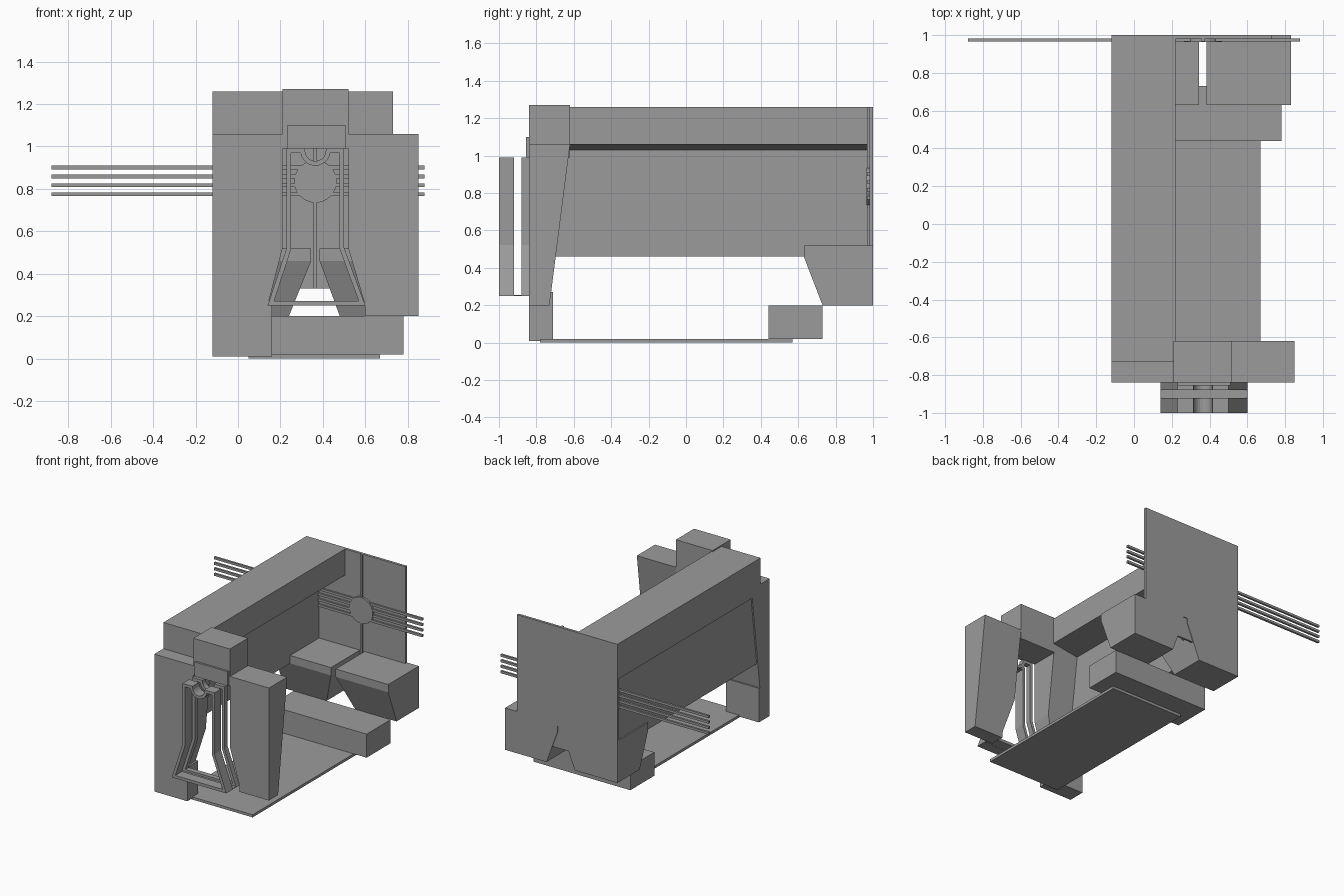
import bpy, bmesh, math
from mathutils import Vector

cube = bpy.data.objects.get("Cube")
if cube:
    bpy.data.objects.remove(cube, do_unlink=True)

grey = bpy.data.materials.new("plain grey")
grey.use_nodes = True
colour = (0.33, 0.33, 0.33, 1)
grey.diffuse_color = colour
grey.node_tree.nodes["Principled BSDF"].inputs["Base Color"].default_value = colour


def finish(name, bm):
    bmesh.ops.recalc_face_normals(bm, faces=bm.faces)
    mesh = bpy.data.meshes.new(name)
    bm.to_mesh(mesh)
    bm.free()
    mesh.materials.append(grey)
    obj = bpy.data.objects.new(name, mesh)
    bpy.context.collection.objects.link(obj)
    return obj


def prism(name, outline, y0, y1, split=None, move=None):
    """Extrude an x-z outline along y, then reshape it with a rule."""
    bm = bmesh.new()
    face = bm.faces.new([bm.verts.new((x, y0, z)) for x, z in outline])
    out = bmesh.ops.extrude_face_region(bm, geom=[face])
    for v in out["geom"]:
        if isinstance(v, bmesh.types.BMVert):
            v.co.y = y1
    if split is not None:
        bmesh.ops.bisect_plane(bm, geom=bm.verts[:] + bm.edges[:] + bm.faces[:],
                               plane_co=(0, 0, split), plane_no=(0, 0, 1))
    if move:
        for v in bm.verts:
            move(v)
    return finish(name, bm)


def box(name, x0, x1, y0, y1, z0, z1):
    return prism(name, [(x0, z0), (x1, z0), (x1, z1), (x0, z1)], y0, y1)


def ribbon_loop(name, path, width, y0, y1):
    """Closed band of constant width along an x-z path."""
    pts = [Vector(p) for p in path]
    bm = bmesh.new()
    rings = []
    for i, p in enumerate(pts):
        a = (p - pts[i - 1]).normalized()
        b = (pts[(i + 1) % len(pts)] - p).normalized()
        n = Vector((-a.y - b.y, a.x + b.x)).normalized()
        n *= width / 2 / max(0.4, n.dot(Vector((-a.y, a.x))))
        rings.append([bm.verts.new((q.x, y, q.y)) for q, y in
                      ((p + n, y0), (p - n, y0), (p - n, y1), (p + n, y1))])
    for i, r in enumerate(rings):
        s = rings[(i + 1) % len(rings)]
        for k in range(4):
            m = (k + 1) % 4
            bm.faces.new((r[k], r[m], s[m], s[k]))
    return finish(name, bm)


# Base plate and cross block
box("base_plate", 0.05, 0.67, -0.78, 0.57, 0, 0.02)
box("cross_block", -0.04, 0.78, 0.44, 0.73, 0.02, 0.2)

# Front columns with sloping backs
def slope_back(v):
    if v.co.y > -0.8:
        v.co.y = -0.73 + (v.co.z - 0.2) * 0.128

prism("wide_front_column",
      [(-0.12, 0.01), (0.16, 0.01), (0.16, 0.2), (0.14, 0.25),
       (0.21, 0.52), (0.21, 1.06), (-0.12, 1.06)], -0.84, -0.7, move=slope_back)
prism("short_front_column",
      [(0.6, 0.2), (0.85, 0.2), (0.85, 1.06), (0.52, 1.06),
       (0.52, 0.52), (0.6, 0.25)], -0.84, -0.7, move=slope_back)
box("column_foot", -0.12, 0.16, -0.84, -0.71, 0.01, 0.27)

# Head block bridging the columns
box("head_block", 0.21, 0.52, -0.84, -0.62, 0.99, 1.27)
box("head_plate", 0.23, 0.51, -0.855, -0.84, 0.99, 1.1)

# Long beam and the side wall below it
prism("long_beam", [(-0.12, 0.99), (0, 0.99), (0, 1.03), (0.22, 1.06),
                    (0.22, 1.26), (-0.12, 1.26)], -0.73, 0.98)
box("side_wall", -0.11, 0, -0.72, 0.98, 0.46, 0.99)

# Rear wall with centre tab, post and disc
box("rear_wall", -0.12, 0.73, 0.98, 1, 0.5, 1.26)
box("rear_tab", 0.26, 0.47, 0.98, 0.995, 0.33, 0.5)
box("rear_post", 0.357, 0.373, 0.967, 0.98, 0.33, 1.26)
disc = [(0.365 + 0.1 * math.cos(t * math.tau / 32),
         0.835 + 0.1 * math.sin(t * math.tau / 32)) for t in range(32)]
prism("rear_disc", disc, 0.964, 0.98)

# Rear feet, sloping in front and along the gap between them
def slope_front(v):
    if v.co.y < 0.8:
        v.co.y = 0.63 + max(0, 0.46 - v.co.z) * 0.385

prism("wide_rear_foot", [(-0.12, 0.2), (0.24, 0.2), (0.345, 0.46),
                         (0.345, 0.52), (-0.12, 0.52)], 0.63, 1, 0.46, slope_front)
prism("narrow_rear_foot", [(0.48, 0.2), (0.83, 0.2), (0.83, 0.52),
                           (0.385, 0.52), (0.385, 0.46)], 0.63, 1, 0.46, slope_front)

# Four thin rods across the rear wall
for i in range(4):
    z = 0.775 + i * 0.042
    box(f"rod_{i + 1}", -0.88, 0.88, 0.967, 0.983, z - 0.009, z + 0.009)

# Pair of flared clips at the front
arc = [(0.365 + 0.06 * math.cos(a), 0.98 - 0.06 * math.sin(a))
       for a in (math.pi * k / 10 for k in range(11))]
clip = [(0.24, 0.98), (0.24, 0.52), (0.155, 0.26), (0.585, 0.26),
        (0.49, 0.52), (0.49, 0.98)] + arc
ribbon_loop("outer_clip", clip, 0.022, -1, -0.92)
ribbon_loop("inner_clip", clip, 0.022, -0.88, -0.84)
box("clip_link", 0.14, 0.6, -0.92, -0.88, 0.25, 0.255)
